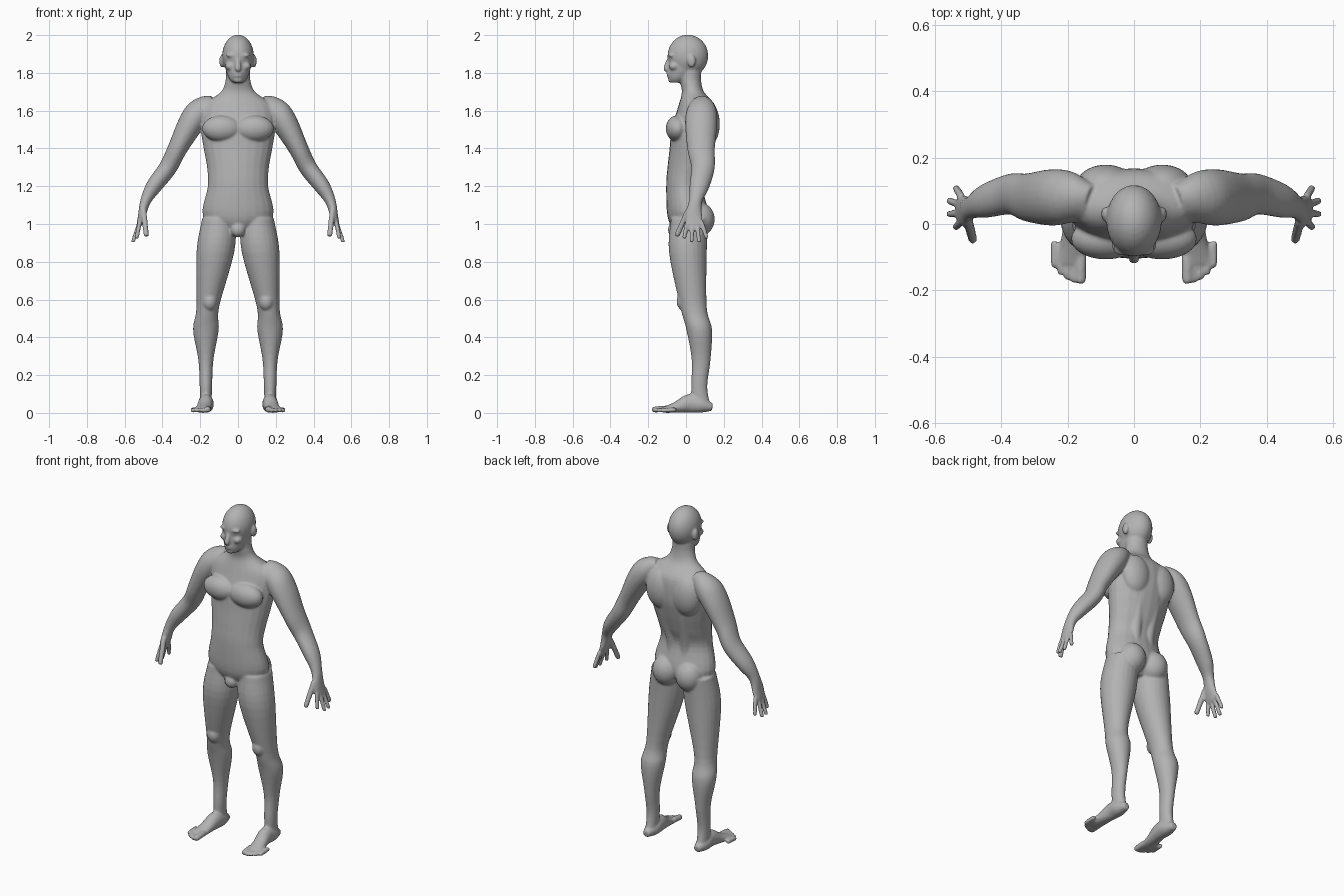
import bpy
import bmesh
from math import cos, sin, pi
from mathutils import Matrix, Vector

default_cube = bpy.data.objects.get("Cube")
if default_cube:
    bpy.data.objects.remove(default_cube, do_unlink=True)

SIDE, UP = Vector((1, 0, 0)), Vector((0, 0, 1))
bm = bmesh.new()


def section(x, y, z, wide, deep=None):
    """Elliptical cross-section, round unless a depth is given."""
    return Vector((x, y, z, wide, deep or wide))


def smooth_path(sections, steps=5):
    """Spline through the sections, blending position and size together."""
    first, last = sections[0], sections[-1]
    padded = [2 * first - sections[1], *sections, 2 * last - sections[-2]]
    path = []
    for a, b, c, d in zip(padded, padded[1:], padded[2:], padded[3:]):
        for step in range(steps):
            t = step / steps
            bend = 2 * a - 5 * b + 4 * c - d
            twist = 3 * (b - c) + d - a
            path.append(b + ((c - a) * t + bend * t ** 2 + twist * t ** 3) / 2)
    return path + [last]


def tube(*sections, level=False, sides=24):
    """Closed loft; level keeps every cross-section horizontal."""
    path = smooth_path(sections)
    rings = []
    for i, row in enumerate(path):
        before, after = path[max(i - 1, 0)], path[min(i + 1, len(path) - 1)]
        along = UP if level else Vector((after - before)[:3]).normalized()
        across = (SIDE - along * SIDE.dot(along)).normalized()
        through = along.cross(across)
        center, wide, deep = Vector(row[:3]), row[3], row[4]
        angles = [2 * pi * k / sides for k in range(sides)]
        rings.append([bm.verts.new(center + across * wide * cos(a) + through * deep * sin(a))
                      for a in angles])
    for lower, upper in zip(rings, rings[1:]):
        for k in range(sides):
            bm.faces.new((lower[k - 1], lower[k], upper[k], upper[k - 1]))
    bm.faces.new(rings[0])
    bm.faces.new(rings[-1])


def blob(center, radii):
    """Ellipsoid muscle or facial feature."""
    matrix = Matrix.Translation(center) @ Matrix.Diagonal((*radii, 1))
    bmesh.ops.create_uvsphere(bm, u_segments=24, v_segments=16, radius=1, matrix=matrix)


def digit(base, tip, radius):
    """Finger or toe with a rounded tip."""
    base, tip = Vector(base), Vector(tip)
    pad = tip - (tip - base).normalized() * radius / 2
    tube(section(*base, radius), section(*base.lerp(pad, .5), radius),
         section(*pad, radius * .9), section(*tip, radius / 2), sides=12)


def mirror_parts():
    """Copy everything built so far to the other side."""
    copied = bmesh.ops.duplicate(bm, geom=[*bm.verts, *bm.edges, *bm.faces])["geom"]
    verts = [item for item in copied if isinstance(item, bmesh.types.BMVert)]
    bmesh.ops.scale(bm, vec=(-1, 1, 1), verts=verts)


# Leg: hip, thigh, knee, calf, shin, ankle, heel
tube(section(.1, .02, 1.03, .09, .1),
     section(.12, .01, .85, .1),
     section(.16, .04, .56, .06, .07),
     section(.17, .07, .44, .068),
     section(.17, .08, .28, .04, .05),
     section(.17, .07, .14, .033, .043),
     section(.17, .08, .03, .03, .05), level=True)
kneecap = (.15, -.01, .59)
blob(kneecap, (.04, .04, .05))

# Foot: heel, instep, ball
tube(section(.17, .14, .03, .02),
     section(.17, .08, .04, .04),
     section(.17, .02, .05, .04, .05),
     section(.18, -.05, .03, .04, .03),
     section(.19, -.12, .015, .045, .015))

# Toes, shorter toward the outside
for i in range(5):
    radius = .012 if i else .017
    x, y = .16 + .02 * i, .003 * i ** 2 - .18
    digit((x, y + .08, radius + .006), (x, y, radius), radius)

# Arm: collar, shoulder, upper arm, elbow, forearm, wrist, palm, knuckles
tube(section(.13, .06, 1.62, .05, .07),
     section(.2, .08, 1.595, .07, .08),
     section(.25, .08, 1.53, .068, .085),
     section(.32, .08, 1.4, .052, .073),
     section(.37, .09, 1.3, .048, .062),
     section(.445, .07, 1.2, .042, .052),
     section(.49, .05, 1.12, .028, .035),
     section(.51, .04, 1.04, .02, .046),
     section(.525, .045, .99, .013, .045))

# Fingers fanned about the middle of the hand, and the thumb
for i in range(4):
    fan = i - 1.5
    shorter = .01 * fan ** 2
    digit((.52, .045 + .025 * fan, 1.01), (.56 - shorter, .05 + .04 * fan, .9 + shorter), .012)
digit((.5, .01, 1.07), (.485, -.05, .935), .015)

# Chest, shoulder blade and buttock
blob((.085, -.045, 1.505), (.105, .062, .07))
blob((.085, .115, 1.53), (.09, .064, .12))
blob((.077, .07, 1.025), (.08, .082, .09))

# Long muscle beside the spine
tube(section(.045, .07, 1.08, .035),
     section(.045, .06, 1.2, .035),
     section(.055, .1, 1.4, .04))

# Ear, brow and cheek
blob((.086, .03, 1.862), (.013, .022, .034))
blob((.034, -.076, 1.893), (.03, .02, .011))
blob((.042, -.062, 1.835), (.026, .028, .022))

mirror_parts()

# Torso: crotch, pelvis, waist, ribs, armpits, collar, neck
tube(section(0, 0, .955, .06),
     section(0, .01, 1.04, .185, .108),
     section(0, -.008, 1.2, .16, .097),
     section(0, .01, 1.3, .164, .108),
     section(0, .03, 1.4, .182, .117),
     section(0, .045, 1.5, .196, .122),
     section(0, .058, 1.62, .19, .1),
     section(0, .038, 1.695, .095, .06),
     section(0, .025, 1.75, .068, .056),
     section(0, .02, 1.81, .063, .06), level=True)
blob((0, -.06, .97), (.04, .036, .04))

# Head: rounded cranium with a face tapering to the chin
blob((0, .01, 1.89), (.084, .108, .112))
tube(section(0, -.052, 1.748, .028, .03),
     section(0, -.035, 1.775, .05, .06),
     section(0, -.01, 1.83, .068, .086),
     section(0, 0, 1.9, .075, .09), level=True)

# Nose, lips and chin
tube(section(0, -.084, 1.885, .01),
     section(0, -.106, 1.826, .016, .014),
     section(0, -.098, 1.814, .012, .01))
for lip_height in (1.797, 1.784):
    blob((0, -.088, lip_height), (.026, .015, .007))
blob((0, -.077, 1.763), (.026, .018, .016))

# Fuse the parts into one smooth skin
bmesh.ops.recalc_face_normals(bm, faces=bm.faces[:])
mesh = bpy.data.meshes.new("body")
bm.to_mesh(mesh)
bm.free()
body = bpy.data.objects.new("body", mesh)
bpy.context.collection.objects.link(body)

remesh = body.modifiers.new("fuse", "REMESH")
remesh.mode = "VOXEL"
remesh.voxel_size = .006
remesh.use_smooth_shade = True
soften = body.modifiers.new("soften", "SMOOTH")
soften.factor = .5
soften.iterations = 6

# Single skin colour
grey = (.45, .45, .45, 1)
skin = bpy.data.materials.new("grey skin")
skin.use_nodes = True
skin.diffuse_color = grey
shader = next(node for node in skin.node_tree.nodes if node.type == "BSDF_PRINCIPLED")
shader.inputs["Base Color"].default_value = grey
mesh.materials.append(skin)
